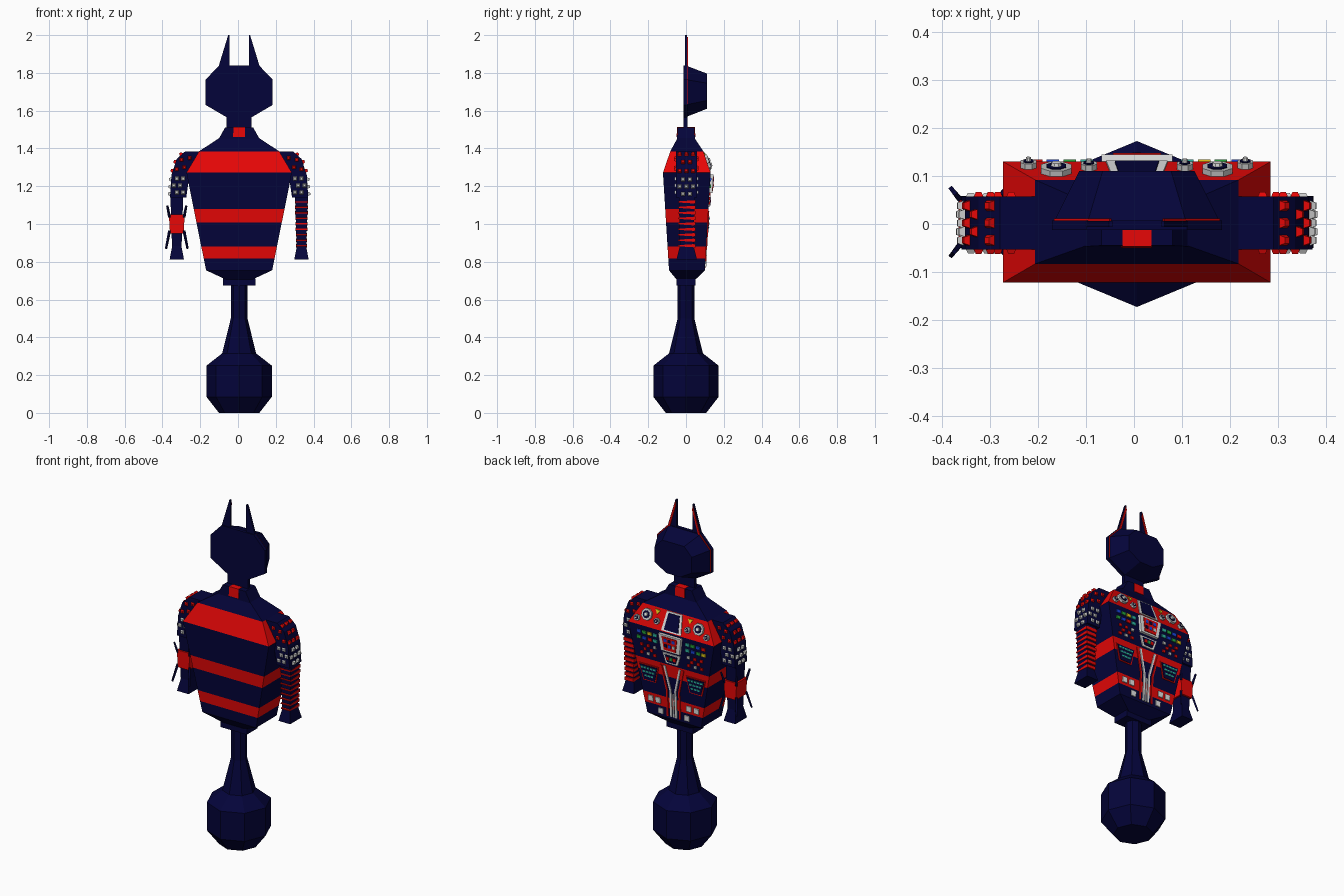
import bpy, bmesh, math
from mathutils import Vector, Matrix

if "Cube" in bpy.data.objects:
    bpy.data.objects.remove(bpy.data.objects["Cube"])

CX = 0.006  # body centre line
COLOURS = {"navy": (.0012, .0012, .042), "red": (.88, .0022, .0022), "white": (.85, .85, .85),
           "grey": (.6, .6, .6), "teal": (.03, .5, .4), "yellow": (.8, .6, .01),
           "green": (.02, .4, .05), "blue": (.01, .06, .75)}
MATS = {}
for key, rgb in COLOURS.items():
    m = bpy.data.materials.new(key)
    m.use_nodes = True
    m.diffuse_color = (*rgb, 1)
    m.node_tree.nodes["Principled BSDF"].inputs["Base Color"].default_value = (*rgb, 1)
    MATS[key] = m
INDEX = list(COLOURS)


class Part:
    """Collects flat-shaded solids into one named object."""

    def __init__(self, name):
        self.name, self.bm = name, bmesh.new()

    def loft(self, rings, colours):
        n = len(rings[0])
        if isinstance(colours, str):
            colours = [colours] * (len(rings) - 1)
        loops = [[self.bm.verts.new(p) for p in r] for r in rings]
        faces = [(loops[0], colours[0]), (loops[-1], colours[-1])]
        for a, b, c in zip(loops, loops[1:], colours):
            faces += [((a[i], a[(i + 1) % n], b[(i + 1) % n], b[i]), c) for i in range(n)]
        for verts, c in faces:
            self.bm.faces.new(verts).material_index = INDEX.index(c)
        return self

    def slab(self, pts, y0, y1, colour):
        return self.loft([[(x, y, z) for x, z in pts] for y in (y0, y1)], colour)

    def stud(self, pos, normal, r1, r2, depth, colour, sides=4):
        q = Vector(normal).to_track_quat('Z', 'Y').to_matrix().to_4x4()
        mat = (Matrix.Translation(pos) @ q @ Matrix.Translation((0, 0, depth / 2))
               @ Matrix.Rotation(math.pi / sides, 4, 'Z'))
        res = bmesh.ops.create_cone(self.bm, cap_ends=True, segments=sides, radius1=r1,
                                    radius2=r2, depth=depth, matrix=mat)
        for f in {f for v in res["verts"] for f in v.link_faces}:
            f.material_index = INDEX.index(colour)
        return self

    def done(self):
        bmesh.ops.recalc_face_normals(self.bm, faces=self.bm.faces)
        mesh = bpy.data.meshes.new(self.name)
        self.bm.to_mesh(mesh)
        for key in INDEX:
            mesh.materials.append(MATS[key])
        ob = bpy.data.objects.new(self.name, mesh)
        ob.location.x = CX
        bpy.context.collection.objects.link(ob)


def rect(z, hx, y0, y1, cx=0):
    return [(cx - hx, y0, z), (cx + hx, y0, z), (cx + hx, y1, z), (cx - hx, y1, z)]


def octagon(z, r):
    return [(r * math.cos(i * math.pi / 4), r * math.sin(i * math.pi / 4), z) for i in range(8)]


# Stand: octagonal weight and stem, with a flange under the torso
Part("stand").loft([octagon(z, r) for z, r in ((0, .107), (.085, .173), (.25, .173), (.315, .09),
                                               (.5, .044), (.68, .044))], "navy").done()
Part("flange").loft([rect(z, .086, -.05, .05) for z in (.675, .712)], "navy").done()

# Torso: tapered box with colour bands
KEYS = [(.706, .07, -.05, .05), (.755, .175, -.09, .1), (1.272, .279, -.122, .13),
        (1.385, .212, -.083, .092), (1.455, .105, -.045, .045)]


def section(z):
    for a, b in zip(KEYS, KEYS[1:]):
        if z <= b[0]:
            t = (z - a[0]) / (b[0] - a[0])
            return [p + (q - p) * t for p, q in zip(a, b)]
    return KEYS[-1]


levels = [.706, .755, .817, .88, 1.008, 1.08, 1.272, 1.385, 1.455]
bands = ["navy", "navy", "red", "navy", "red", "navy", "red", "navy"]
Part("torso").loft([rect(*section(z)) for z in levels], bands).done()

# Collar, neck and collar block
Part("collar").loft([rect(1.45, .108, -.047, .047), rect(1.512, .074, -.045, .045)], "navy").done()
Part("collar_block").loft([rect(1.46, .032, -.05, .05), rect(1.514, .03, -.047, .047)], "red").done()
Part("neck").loft([rect(1.5, .066, -.012, .008), rect(1.58, .066, -.012, .008)], "navy").done()

# Head: flat face plate with a faceted shell behind
half = [(.105, 1.84), (.177, 1.765), (.177, 1.63), (.066, 1.565)]
outline = half + [(-x, z) for x, z in reversed(half)]
Part("face_plate").slab(outline, -.012, .007, "navy").done()
shell = [[(x * s, y, 1.705 + (z - 1.705) * s) for x, z in outline]
         for y, s in ((.007, .97), (.11, .68))]
Part("head_shell").loft(shell, "navy").done()
for side, s in (("left", 1), ("right", -1)):
    ear = [(.051, 1.82), (.107, 1.84), (.058, 2), (.051, 2)]
    Part(side + "_ear").slab([(s * x, z) for x, z in ear], -.006, .006, "navy").done()
    trim = [(.057, 1.99), (.102, 1.84), (.173, 1.764), (.173, 1.635),
            (.16, 1.635), (.16, 1.76), (.092, 1.835), (.053, 1.97)]
    Part(side + "_head_trim").slab([(s * x, z) for x, z in trim], .004, .0115, "red").done()


# Control panels: plates that follow the sloping back of the torso
def plate(part, pts, colour, lift=.005):
    rings = [[(x, section(z)[3] + d, z) for x, z in pts] for d in (-.004, lift)]
    part.loft(rings, colour)


def box(part, x, z, w, h, colour, lift=.005):
    plate(part, [(x - w, z - h), (x + w, z - h), (x + w, z + h), (x - w, z + h)], colour, lift)


def taper(part, z0, w0, z1, w1, colour, lift):
    plate(part, [(-w0, z0), (w0, z0), (w1, z1), (-w1, z1)], colour, lift)


centre = Part("centre_panel")
taper(centre, 1.278, .064, 1.382, .05, "white", .004)
taper(centre, 1.286, .046, 1.374, .036, "navy", .007)
taper(centre, 1.165, .06, 1.262, .074, "white", .016)
taper(centre, 1.175, .038, 1.252, .05, "red", .019)
for i, c in enumerate(("blue", "navy", "blue", "grey", "blue", "navy")):
    box(centre, -.026 + .026 * (i % 3), 1.233 - .032 * (i // 3), .009, .009, c, .021)
taper(centre, 1.09, .038, 1.15, .058, "white", .006)
taper(centre, 1.099, .027, 1.141, .042, "navy", .009)
for x, c in ((-.022, "red"), (0, "green"), (.022, "red")):
    box(centre, x, 1.122, .009, .009, c, .012)
centre.done()

zipper = Part("zip_and_braces")
box(zipper, 0, .84, .004, .07, "grey", .004)
for s in (1, -1):
    for x0, x1, w, c in ((.05, .016, .006, "white"), (.072, .04, .005, "red")):
        plate(zipper, [(s * x, z) for x, z in ((x0 - w, 1.07), (x0 + w, 1.07), (x1 + w, .93),
                                               (x1 + w, .77), (x1 - w, .77), (x1 - w, .93))], c)
zipper.done()

for side, s in (("left", 1), ("right", -1)):
    # Chest gauges and knobs
    gauges = Part(side + "_gauges")
    out = Vector((0, .113, .038)).normalized()
    for x, z, r in ((.168, 1.335, .034), (.1, 1.315, .018), (.226, 1.305, .018)):
        p = Vector((s * x, section(z)[3], z))
        gauges.stud(p, out, r, r, .012, "grey", 8)
        gauges.stud(p + out * .011, out, r * .65, r * .65, .003, "navy", 8)
        gauges.stud(p + out * .013, out, r * .35, r * .3, .008, "white", 8)
    plate(gauges, [(s * .09, 1.372), (s * .122, 1.375), (s * .106, 1.35)], "yellow")
    gauges.done()

    # Coloured buttons above a row of small checks
    buttons = Part(side + "_buttons")
    palette = ["teal", "yellow", "green", "blue", "teal", "red", "blue", "green"]
    for row in range(2):
        for col in range(4):
            box(buttons, s * (.105 + .035 * col), 1.235 - .035 * row, .013, .009,
                palette[(row * 4 + col * s) % 8], .006)
    for row in range(3):
        for col in range(3 - row % 2):
            box(buttons, s * (.11 + .042 * col + .021 * (row % 2)), 1.16 - .024 * row, .009, .008,
                ("grey", "red", "red")[(row + col) % 3], .006)
    buttons.done()

    # Readout screen on the waist band
    screen = Part(side + "_screen")
    for g, c, lift in ((.006, "red", .004), (0, "navy", .007)):
        plate(screen, [(s * x, z) for x, z in ((.095 - g, 1.04 + g), (.21 + g, 1.04 + g),
                                               (.185 + g, .955 - g), (.115 - g, .955 - g))], c, lift)
    for row in range(3):
        for col in range(5 - row):
            box(screen, s * (.113 + .009 * row + .02 * col), 1.026 - .023 * row, .008, .005,
                "teal", .01)
    screen.done()

    # Lower switches
    switches = Part(side + "_switches")
    for x, z in ((.1, .848), (.148, .848), (.085, .788)):
        box(switches, s * x, z, .016, .016, "white", .006)
    switches.done()

    # Upper arm with rows of studs
    path = [(.285, 1.385), (.33, 1.345), (.358, 1.26), (.366, 1.14)]
    Part(side + "_upper_arm").slab([(s * x, z) for x, z in [(.2, 1.385)] + path + [
        (.28, 1.14), (.26, 1.28), (.2, 1.3)]], -.053, .057, "navy").done()
    studs = Part(side + "_arm_studs")
    rows = [(0, .45, "red"), (1, .2, "red"), (1, .75, "red"),
            (2, .2, "grey"), (2, .52, "grey"), (2, .84, "grey")]
    for k, (seg, t, c) in enumerate(rows):
        a, b = Vector(path[seg]), Vector(path[seg + 1])
        p, d = a.lerp(b, t), b - a
        for j in range(3 - k % 2):
            y = .002 + (j - (2 - k % 2) / 2) * .036
            studs.stud((s * p.x, y, p.y), (-s * d.y, 0, d.x), .015, .009, .012, c)
    for y, ny in ((-.053, -1), (.057, 1)):
        for x, z in ((.262, 1.35), (.305, 1.34), (.29, 1.3), (.33, 1.29)):
            studs.stud((s * x, y, z), (0, ny, 0), .014, .008, .01, "red")
        for row in range(3):
            for col in range(2):
                studs.stud((s * (.296 + .016 * (row % 2) + .034 * col), y, 1.24 - .036 * row),
                           (0, ny, 0), .015, .009, .008, "grey")
    studs.done()

    # Forearm and flared hand
    ax = s * .33
    Part(side + "_forearm").loft([rect(.87, .025, -.032, .04, ax), rect(1.15, .034, -.038, .046, ax)],
                                 "navy").done()
    Part(side + "_hand").loft([rect(.812, .038, -.05, .058, ax),
                               rect(.885, .024, -.032, .04, ax)], "navy").done()

# Left forearm ribs: wedges that widen towards the back
ribs = Part("left_forearm_ribs")
for i in range(9):
    z, w = .885 + i * .029, .028 + i * .0009
    ribs.loft([[(.33 - w, y, z - h), (.33 + w, y, z - h), (.33 + w, y, z + h), (.33 - w, y, z + h)]
               for y, h in ((-.042, .003), (.05, .009))], "red")
ribs.done()

# Right cuff with prongs at its corners
cuff = Part("right_cuff").loft([rect(z, w, -.045, .053, -.33) for z, w in ((.95, .036), (1.05, .042))],
                               "red")
for sx in (1, -1):
    for sy in (1, -1):
        for z, dz, length in ((1.035, 1, .065), (.965, -1, .1)):
            cuff.stud((-.33 + sx * .038, .004 + sy * .046, z), (sx * .2, sy * .25, dz),
                      .008, .006, length, "navy")
cuff.done()
